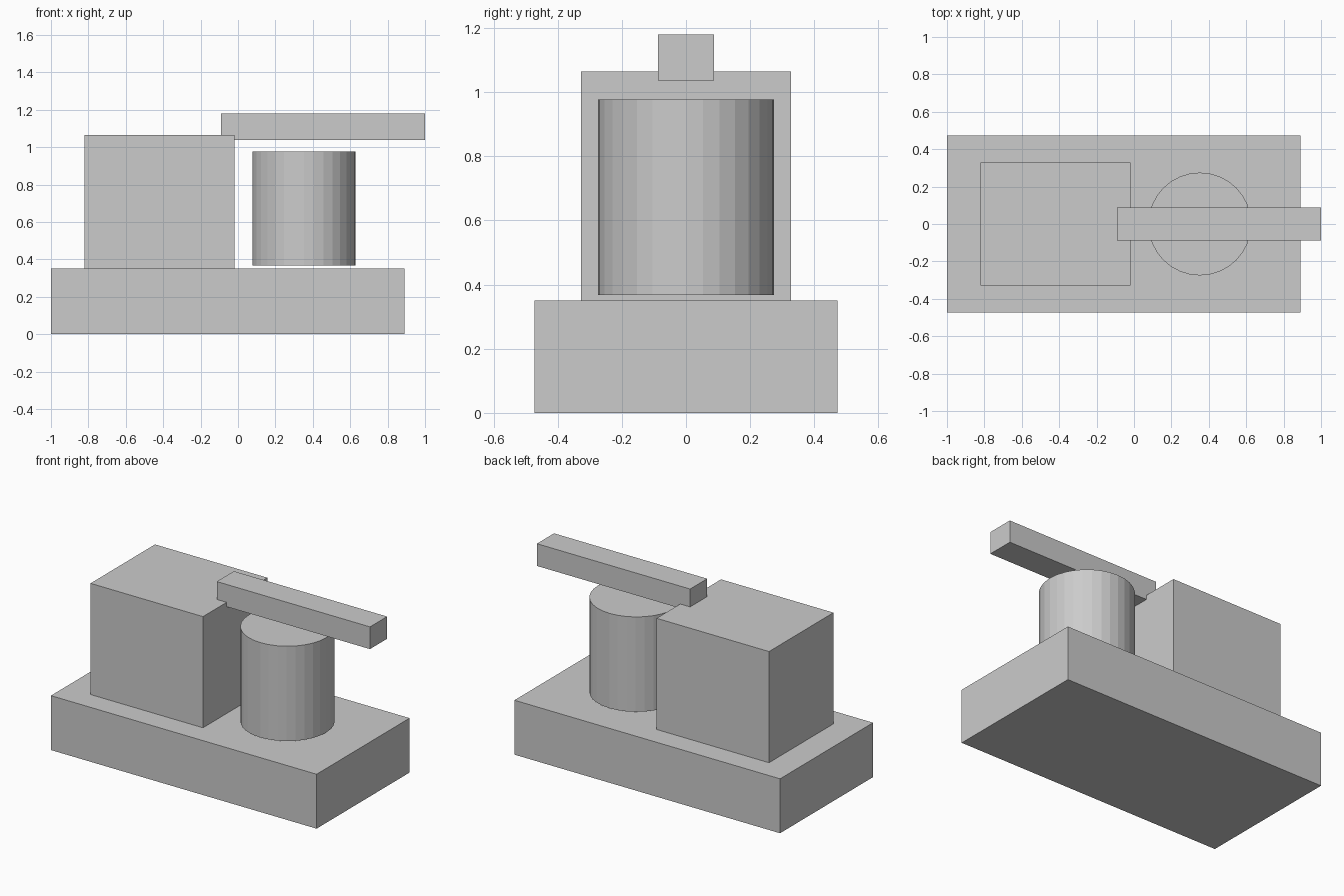
import bpy

cube = bpy.data.objects.get("Cube")
if cube:
    bpy.data.objects.remove(cube, do_unlink=True)

# Single plain grey material
GREY = (0.6, 0.6, 0.6, 1)
grey = bpy.data.materials.new("plain_grey")
grey.use_nodes = True
grey.diffuse_color = GREY
grey.node_tree.nodes["Principled BSDF"].inputs["Base Color"].default_value = GREY


def finish(name):
    obj = bpy.context.object
    obj.name = name
    obj.data.materials.append(grey)
    bpy.ops.object.transform_apply(location=False, rotation=False, scale=True)


def box(name, x0, x1, width, z0, z1):
    """Box centred on y = 0, given by its x and z extents."""
    bpy.ops.mesh.primitive_cube_add(size=1, location=((x0 + x1) / 2, 0, (z0 + z1) / 2))
    bpy.context.object.scale = (x1 - x0, width, z1 - z0)
    finish(name)


def drum(name, x, radius, z0, z1):
    """Flat-shaded upright cylinder."""
    bpy.ops.mesh.primitive_cylinder_add(vertices=32, radius=radius, depth=z1 - z0,
                                        location=(x, 0, (z0 + z1) / 2))
    finish(name)


# Slab, block on its left end, drum hovering beside it, bar over the top
box("base_slab", -1.0, 0.89, 0.945, 0, 0.35)
box("main_block", -0.82, -0.02, 0.655, 0.35, 1.065)
drum("drum", 0.352, 0.275, 0.367, 0.977)
box("top_bar", -0.09, 1.0, 0.174, 1.037, 1.18)
